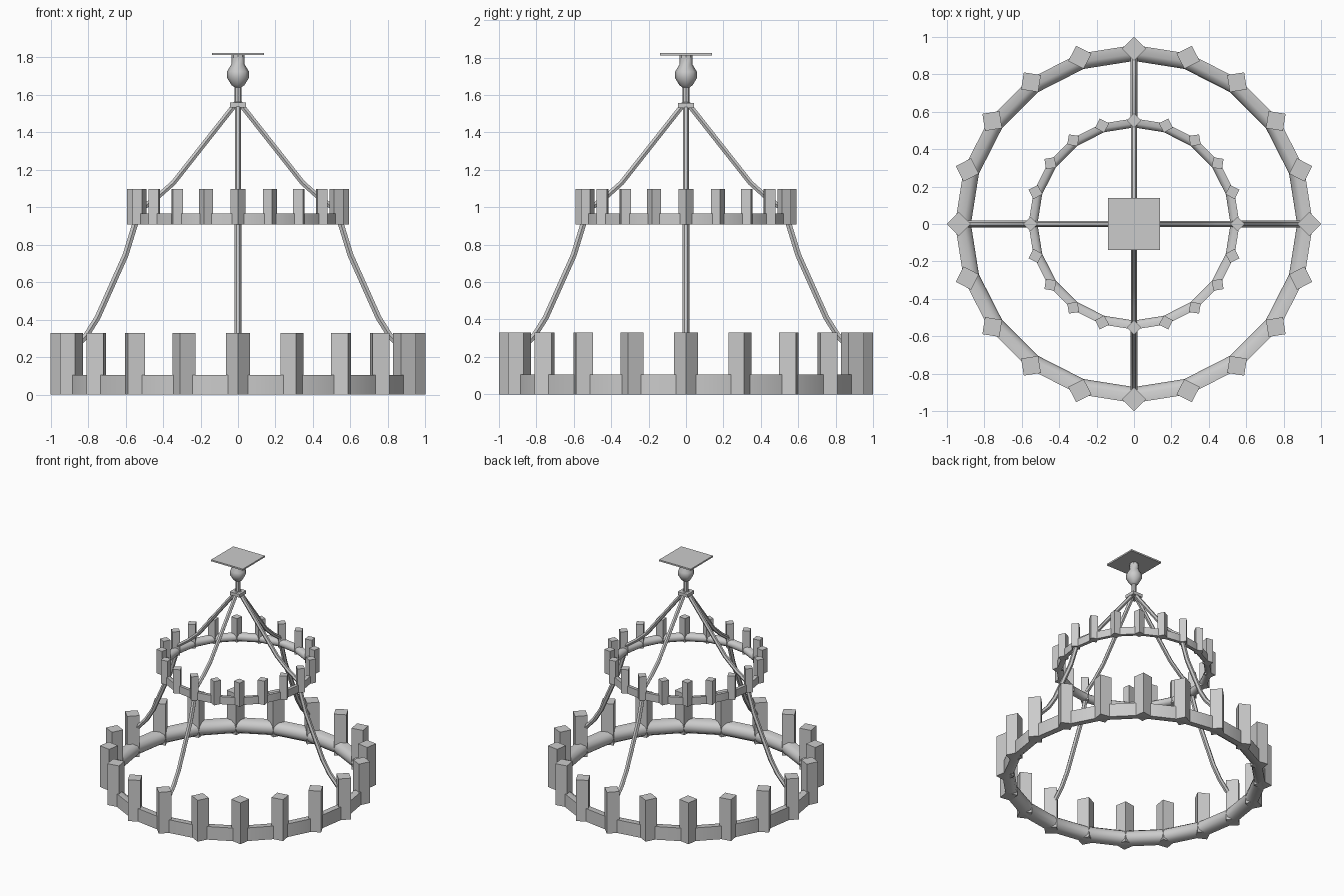
import bpy, bmesh, math
from mathutils import Vector, Matrix

if "Cube" in bpy.data.objects:
    bpy.data.objects.remove(bpy.data.objects["Cube"])

N = 20  # candles and ring facets


def finish(name, bm, smooth=None):
    bmesh.ops.recalc_face_normals(bm, faces=bm.faces)
    mesh = bpy.data.meshes.new(name)
    bm.to_mesh(mesh)
    bm.free()
    ob = bpy.data.objects.new(name, mesh)
    bpy.context.collection.objects.link(ob)
    if smooth:
        bpy.ops.object.select_all(action='DESELECT')
        ob.select_set(True)
        bpy.context.view_layer.objects.active = ob
        bpy.ops.object.shade_smooth_by_angle(angle=math.radians(smooth))
    return ob


def lathe(name, profile, sides, closed=False, smooth=None):
    bm = bmesh.new()
    loops = []
    for r, z in profile:
        loops.append([bm.verts.new((r * math.cos(2 * math.pi * i / sides),
                                    r * math.sin(2 * math.pi * i / sides), z))
                      for i in range(sides)])
    pairs = list(zip(loops, loops[1:]))
    if closed:
        pairs.append((loops[-1], loops[0]))
    else:
        bm.faces.new(loops[0])
        bm.faces.new(loops[-1])
    for a, b in pairs:
        for i in range(sides):
            j = (i + 1) % sides
            bm.faces.new((a[i], a[j], b[j], b[i]))
    return finish(name, bm, smooth)


def ring(name, inner, outer, z0, z1):
    w, h = outer - inner, z1 - z0
    lathe(name, [(outer, z0), (outer, z1), (outer - w * .55, z1),
                 (inner + w * .1, z1 - h * .2), (inner, z0 + h * .5),
                 (inner + w * .1, z0 + h * .2), (outer - w * .55, z0)],
          N, closed=True, smooth=50)


def candles(name, radius, half_diag, z0, z1):
    bm = bmesh.new()
    side = half_diag * math.sqrt(2)
    for i in range(N):
        m = (Matrix.Rotation(2 * math.pi * i / N, 4, 'Z')
             @ Matrix.Translation((radius, 0, (z0 + z1) / 2))
             @ Matrix.Rotation(math.pi / 4, 4, 'Z')
             @ Matrix.Diagonal((side, side, z1 - z0, 1)))
        bmesh.ops.create_cube(bm, size=1, matrix=m)
    finish(name, bm)


def rods(name, path, radius, sides=6):
    # Bent rods swept in the radial plane, repeated on four sides
    bm = bmesh.new()
    pts = [Vector((x, 0, z)) for x, z in path]
    for k in range(4):
        rot = Matrix.Rotation(k * math.pi / 2, 3, 'Z')
        loops = []
        for i, p in enumerate(pts):
            t = (pts[min(i + 1, len(pts) - 1)] - pts[max(i - 1, 0)]).normalized()
            side = Vector((0, 1, 0))
            up = t.cross(side)
            loops.append([bm.verts.new(rot @ (p + radius * (
                side * math.cos(2 * math.pi * s / sides)
                + up * math.sin(2 * math.pi * s / sides)))) for s in range(sides)])
        for a, b in zip(loops, loops[1:]):
            for s in range(sides):
                j = (s + 1) % sides
                bm.faces.new((a[s], a[j], b[j], b[s]))
        bm.faces.new(loops[0])
        bm.faces.new(loops[-1])
    finish(name, bm, 40)


# Two tiers of rings and square candles
ring("lower_ring", 0.87, 0.955, 0.0, 0.105)
candles("lower_candles", 0.935, 0.065, 0.0, 0.33)
ring("upper_ring", 0.515, 0.563, 0.907, 0.967)
candles("upper_candles", 0.552, 0.039, 0.907, 1.097)

# Suspension rods
rods("upper_rods", [(0.01, 1.555), (0.345, 1.13), (0.435, 1.05), (0.54, 0.975)], 0.016)
rods("lower_rods", [(0.54, 0.94), (0.6, 0.745), (0.75, 0.41), (0.81, 0.315), (0.885, 0.235)], 0.018)

# Stem with knob, collar and ceiling plate
lathe("stem_and_knob", [(0.018, 1.54), (0.018, 1.64), (0.035, 1.652), (0.058, 1.69),
                        (0.058, 1.725), (0.034, 1.765), (0.034, 1.815)], 8, smooth=40)
bm = bmesh.new()
bmesh.ops.create_cube(bm, size=1, matrix=Matrix.Translation((0, 0, 1.545))
                      @ Matrix.Diagonal((0.085, 0.085, 0.026, 1)))
finish("collar", bm)
bm = bmesh.new()
bmesh.ops.create_cube(bm, size=1, matrix=Matrix.Translation((0, 0, 1.818))
                      @ Matrix.Diagonal((0.28, 0.28, 0.012, 1)))
finish("ceiling_plate", bm)
